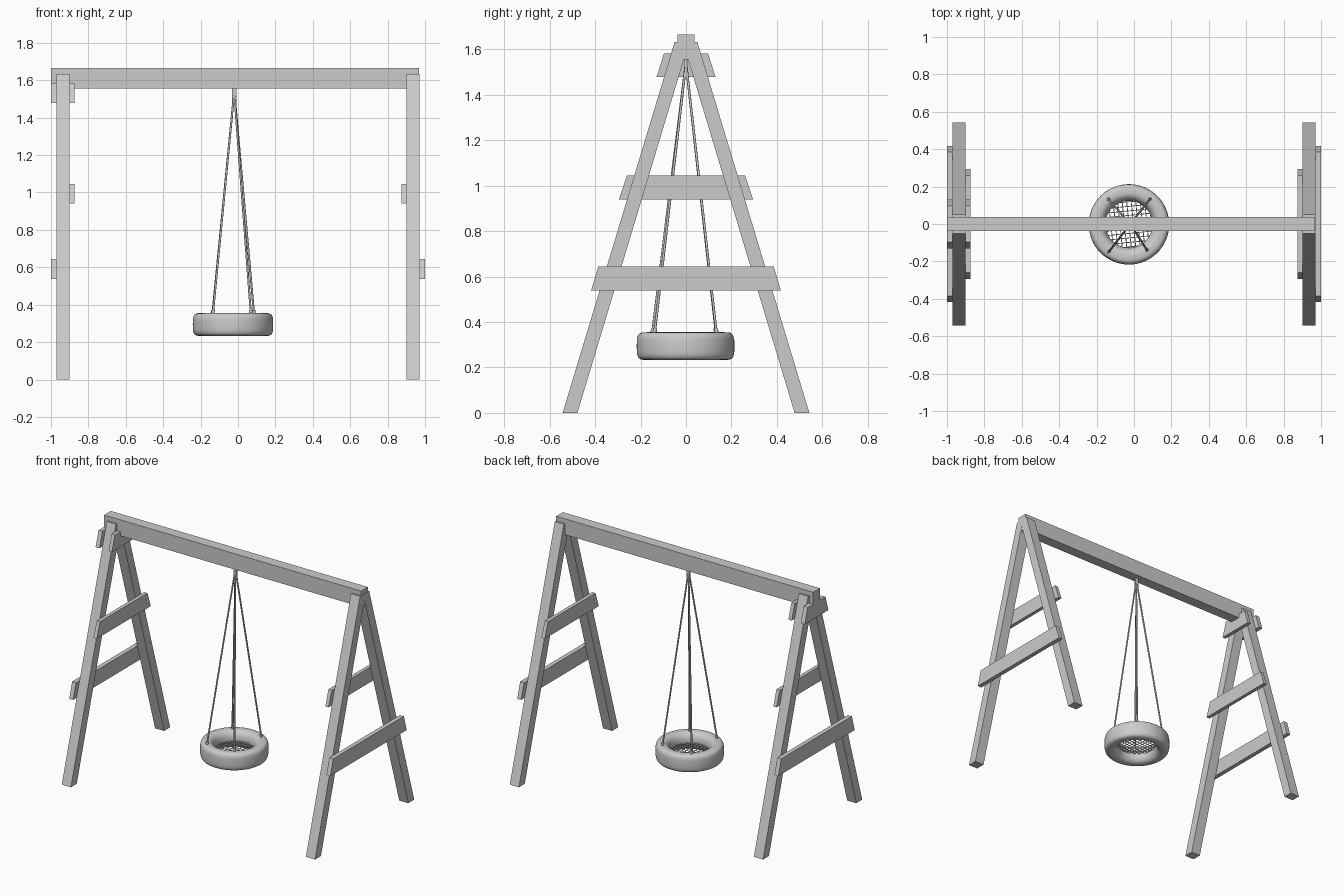
import bpy, bmesh, math
from mathutils import Vector, Matrix

if "Cube" in bpy.data.objects:
    bpy.data.objects.remove(bpy.data.objects["Cube"])


def finish(name, bm):
    bmesh.ops.recalc_face_normals(bm, faces=bm.faces)
    me = bpy.data.meshes.new(name)
    bm.to_mesh(me)
    bm.free()
    ob = bpy.data.objects.new(name, me)
    bpy.context.collection.objects.link(ob)
    return ob


def smooth(ob, angle=40):
    bpy.ops.object.select_all(action='DESELECT')
    ob.select_set(True)
    bpy.context.view_layer.objects.active = ob
    bpy.ops.object.shade_smooth_by_angle(angle=math.radians(angle))


def prism(name, yz, x0, x1):
    """Extrude a side-view outline (y, z) along x."""
    bm = bmesh.new()
    face = bm.faces.new([bm.verts.new((x0, y, z)) for y, z in yz])
    ext = bmesh.ops.extrude_face_region(bm, geom=[face])
    verts = [v for v in ext['geom'] if isinstance(v, bmesh.types.BMVert)]
    bmesh.ops.translate(bm, verts=verts, vec=(x1 - x0, 0, 0))
    return finish(name, bm)


def rod(bm, a, b, r, sides=8):
    a, b = Vector(a), Vector(b)
    d = b - a
    m = Matrix.Translation((a + b) / 2) @ d.to_track_quat('Z', 'Y').to_matrix().to_4x4()
    bmesh.ops.create_cone(bm, cap_ends=True, segments=sides, radius1=r, radius2=r,
                          depth=d.length, matrix=m)


def plank(name, low, high, z0, z1, x0, x1):
    prism(name, [(-low, z0), (low, z0), (high, z1), (-high, z1)], x0, x1)


# top beam
prism("top_beam", [(-.037, 1.555), (.037, 1.555), (.037, 1.665), (-.037, 1.665)], -1.0, .968)

# A-frame legs and cross planks at both ends
for side, sx in (("left", -1), ("right", 1)):
    for end, sy in (("front", -1), ("back", 1)):
        prism(f"{side}_{end}_leg",
              [(sy * .543, 0), (sy * .478, 0), (sy * -.014, 1.633), (sy * .05, 1.633)],
              sx * .90, sx * .97)
    plank(f"{side}_upper_plank", .295, .26, .94, 1.045, sx * .875, sx * .90)
    plank(f"{side}_lower_plank", .418, .386, .538, .645, sx * .97, sx * 1.0)

# short planks clamping the left peak
plank("peak_plank_outer", .13, .097, 1.478, 1.583, -1.0, -.97)
plank("peak_plank_inner", .13, .097, 1.478, 1.583, -.90, -.875)

# tyre seat: rounded section revolved about its axis
cx, cy, cz = -.027, -.002, .294
bm = bmesh.new()
ring = []
for i in range(32):
    t = 2 * math.pi * i / 32
    c, s = math.cos(t), math.sin(t)
    e = .55 if c > 0 else .95     # squarer tread, rounder inner wall
    r = .17 + .045 * math.copysign(abs(c) ** e, c)
    z = .061 * math.copysign(abs(s) ** e, s)
    ring.append(bm.verts.new((r, 0, z)))
edges = [bm.edges.new((ring[i], ring[(i + 1) % 32])) for i in range(32)]
bmesh.ops.spin(bm, geom=ring + edges, cent=(0, 0, 0), axis=(0, 0, 1),
               angle=2 * math.pi, steps=64, use_merge=True)
bmesh.ops.remove_doubles(bm, verts=bm.verts, dist=1e-5)
bmesh.ops.translate(bm, verts=bm.verts, vec=(cx, cy, cz))
smooth(finish("tyre_seat", bm), 50)

# woven net across the tyre hole
bm = bmesh.new()
R, step, zn = .132, .024, .288
for i in range(-5, 6):
    o = i * step
    h = math.sqrt(R * R - o * o)
    rod(bm, (o, -h, 0), (o, h, 0), .0025, 6)
    rod(bm, (-h, o, .002), (h, o, .002), .0025, 6)
bmesh.ops.rotate(bm, verts=bm.verts, cent=(0, 0, 0), matrix=Matrix.Rotation(.1, 3, 'Z'))
bmesh.ops.translate(bm, verts=bm.verts, vec=(cx, cy, zn))
finish("seat_net", bm)

# hanger under the beam
top = Vector((-.02, 0, 1.54))
bm = bmesh.new()
bmesh.ops.create_cube(bm, size=1, matrix=Matrix.Translation((-.02, 0, 1.515))
                      @ Matrix.Diagonal((.022, .014, .08, 1)))
finish("hanger", bm)

# four ropes with anchors in the tyre
for n, (x, y) in enumerate([(-.138, .134), (.087, .136), (-.136, -.15), (.07, -.14)]):
    foot = Vector((x, y, .335))
    bm = bmesh.new()
    rod(bm, foot, top, .0055)
    rod(bm, foot, foot.lerp(top, .03), .009)
    smooth(finish(f"rope_{n + 1}", bm), 50)
